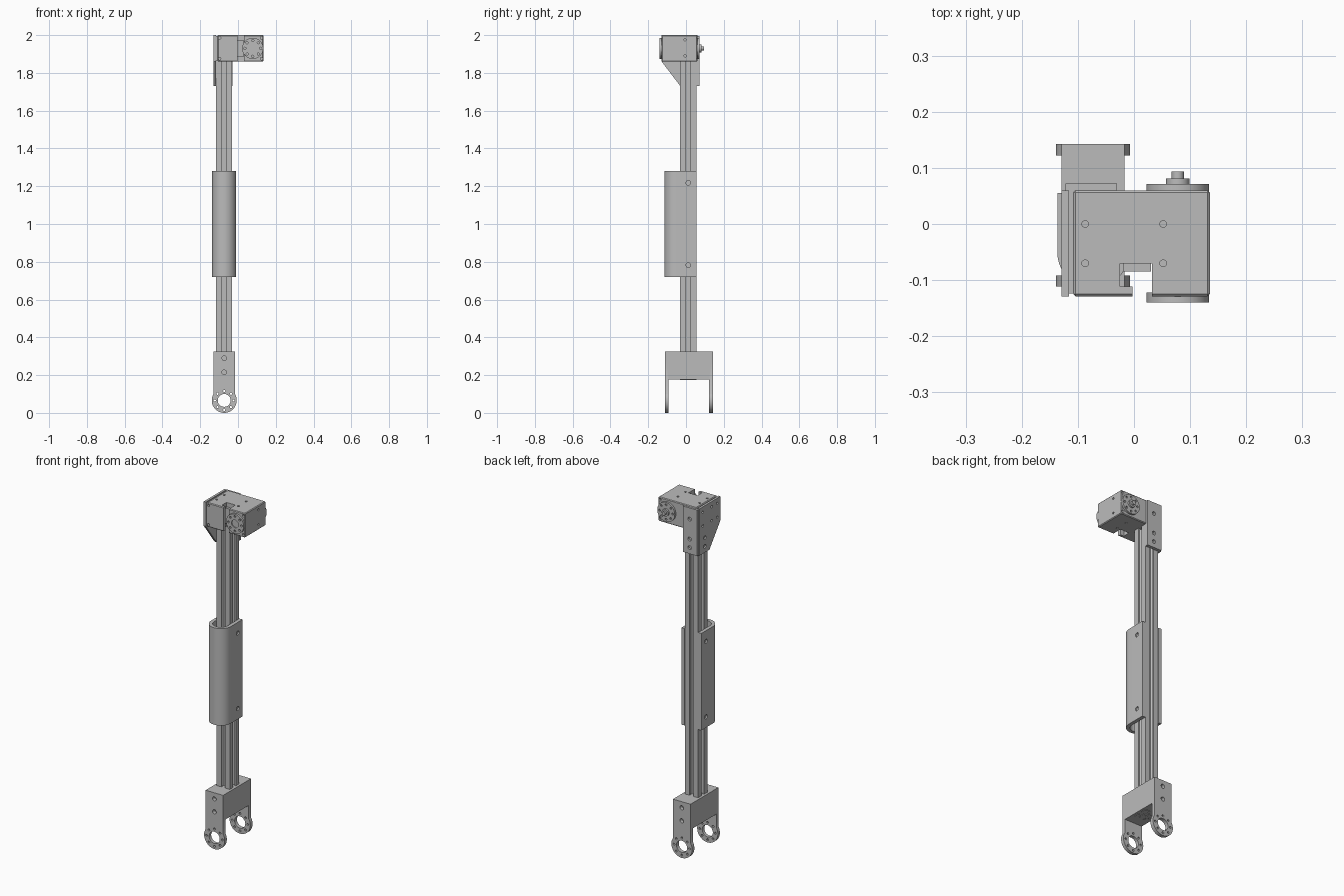
import bpy, bmesh, math
from mathutils import Vector

cube = bpy.data.objects.get("Cube")
if cube:
    bpy.data.objects.remove(cube, do_unlink=True)

metal = bpy.data.materials.new("machined_grey")
metal.use_nodes = True
GREY = (0.5, 0.5, 0.5, 1)
metal.diffuse_color = GREY
metal.node_tree.nodes["Principled BSDF"].inputs["Base Color"].default_value = GREY

CX, CY = -0.073, 0.012          # column axis
MX, MZ = 0.078, 1.93            # output shaft axis


def place(axis, u, v, w):
    return {"X": Vector((w, u, v)), "Y": Vector((u, w, v)), "Z": Vector((u, v, w))}[axis]


def add_prism(bm, axis, points, lo, hi):
    """Extrude a closed profile along an axis."""
    part = bmesh.new()
    face = part.faces.new([part.verts.new(place(axis, u, v, lo)) for u, v in points])
    out = bmesh.ops.extrude_face_region(part, geom=[face])
    verts = [g for g in out["geom"] if isinstance(g, bmesh.types.BMVert)]
    bmesh.ops.translate(part, verts=verts, vec=place(axis, 0, 0, hi - lo))
    bmesh.ops.recalc_face_normals(part, faces=part.faces)
    tmp = bpy.data.meshes.new("tmp")
    part.to_mesh(tmp)
    part.free()
    bm.from_mesh(tmp)
    bpy.data.meshes.remove(tmp)


def circle(u, v, r, n=24):
    return [(u + r * math.cos(math.tau * i / n), v + r * math.sin(math.tau * i / n)) for i in range(n)]


def arc(u, v, r, a0, a1, n):
    angles = [math.radians(a0 + (a1 - a0) * i / n) for i in range(n + 1)]
    return [(u + r * math.cos(a), v + r * math.sin(a)) for a in angles]


def rect(u0, u1, v0, v1):
    return [(u0, v0), (u1, v0), (u1, v1), (u0, v1)]


def ring_of_holes(axis, u, v, spread, r, lo, hi, n=8):
    return [(axis, circle(a, b, r, 12), lo, hi) for a, b in circle(u, v, spread, n)]


def build(name, prisms):
    bm = bmesh.new()
    for p in prisms:
        add_prism(bm, *p)
    mesh = bpy.data.meshes.new(name)
    bm.to_mesh(mesh)
    bm.free()
    mesh.materials.append(metal)
    obj = bpy.data.objects.new(name, mesh)
    bpy.context.collection.objects.link(obj)
    return obj


def make(name, prisms, cuts=(), bevel=0):
    obj = build(name, prisms)
    bpy.ops.object.select_all(action="DESELECT")
    bpy.context.view_layer.objects.active = obj
    obj.select_set(True)
    if bevel:
        mod = obj.modifiers.new("Bevel", "BEVEL")
        mod.width, mod.segments = bevel, 1
        bpy.ops.object.modifier_apply(modifier=mod.name)
    if cuts:
        cutter = build("cutter", cuts)
        cutter.hide_render = True
        mod = obj.modifiers.new("Cut", "BOOLEAN")
        mod.operation, mod.solver, mod.object = "DIFFERENCE", "EXACT", cutter
        mod.use_self = True
        bpy.ops.object.modifier_apply(modifier=mod.name)
        bpy.data.objects.remove(cutter, do_unlink=True)
    bpy.ops.object.shade_smooth_by_angle(angle=math.radians(30))
    return obj


# Slotted column: one quarter-side outline turned four times
H = 0.0425
side = [(H, -H), (H, -0.012), (H - 0.009, -0.012), (H - 0.009, -0.022), (H - 0.024, -0.012),
        (H - 0.024, 0.012), (H - 0.009, 0.022), (H - 0.009, 0.012), (H, 0.012)]
profile = []
for k in range(4):
    c, s = round(math.cos(k * math.pi / 2)), round(math.sin(k * math.pi / 2))
    profile += [(CX + u * c - v * s, CY + u * s + v * c) for u, v in side]
make("slotted_column", [("Z", profile, 0.175, 1.87)],
     [("Z", circle(CX, CY, 0.008), 0.1, 0.25)])

# Rounded sleeve, open at the back
outer = arc(CX, -0.051, 0.0635, 180, 360, 32)
inner = arc(CX, -0.051, 0.0435, 360, 180, 32)
sleeve = ([(CX - 0.0635, 0.055)] + outer + [(CX + 0.0635, 0.055), (CX + 0.0435, 0.055)]
          + inner + [(CX - 0.0435, 0.055)])
make("sleeve", [("Z", sleeve, 0.72, 1.28)],
     [("X", circle(0.012, z, 0.012), lo, lo + 0.02)
      for z in (0.782, 1.218) for lo in (CX - 0.075, CX + 0.055)])

# Lower fork: block with two legs ending in eyes
EZ, ER, HW = 0.066, 0.066, 0.056
tip = math.degrees(math.acos(HW / ER))
fork = [(CX + HW, 0.325), (CX - HW, 0.325)] + arc(CX, EZ, ER, 180 - tip, 360 + tip, 40)
cuts = [("X", rect(-0.092, 0.122, -0.1, 0.178), -0.3, 0.2),
        ("Y", circle(CX, EZ, 0.034, 32), -0.3, 0.3)]
cuts += ring_of_holes("Y", CX, EZ, 0.05, 0.006, -0.3, 0.3)
for z in (0.215, 0.29):
    cuts += [("Y", circle(CX, z, 0.012), -0.13, -0.09), ("Y", circle(CX, z, 0.012), 0.122, 0.16)]
make("lower_fork", [("Y", fork, -0.111, 0.143)], cuts)

# Drive housing with a stepped cable notch and screw holes
cuts = [("Z", [(-0.025, -0.07), (-0.025, -0.111), (-0.003, -0.111), (-0.003, -0.2),
               (0.032, -0.2), (0.032, -0.07)], 1.7, 2.1)]
for x in (-0.087, 0.052):
    for y in (0, -0.07):
        cuts += [("Z", circle(x, y, 0.006), 1.985, 2.02), ("Z", circle(x, y, 0.006), 1.84, 1.875)]
for z in (1.89, 1.975):
    cuts.append(("X", circle(-0.005, z, 0.006), 0.12, 0.15))
for x in (-0.098, 0.125):
    for z in (1.875, 1.985):
        cuts += [("Y", circle(x, z, 0.007), -0.15, -0.118), ("Y", circle(x, z, 0.007), 0.048, 0.08)]
make("drive_housing", [("Z", rect(-0.108, 0.135, -0.129, 0.06), 1.86, 2.0)], cuts, bevel=0.004)
make("housing_spacer", [("Z", rect(-0.118, -0.105, -0.124, 0.058), 1.866, 1.994)])
make("cable_channel_plate", [("Y", rect(-0.02, 0.03, 1.885, 1.975), -0.085, -0.069)])

# Side gusset plate and rear flange joining housing to column
plate = [(-0.129, 2.0), (-0.129, 1.86), (-0.03, 1.73), (0.06, 1.73), (0.06, 2.0)]
cuts = [("X", circle(y, z, 0.007), -0.2, -0.121)
        for y in (-0.1, -0.05, 0.03) for z in (1.89, 1.97)]
cuts += [("X", circle(CY, z, 0.011), -0.2, -0.121) for z in (1.765, 1.815)]
make("side_gusset", [("X", plate, -0.129, -0.1155)], cuts)
make("rear_flange", [("Y", rect(-0.122, -0.03, 1.73, 1.995), 0.0545, 0.072)],
     [("Y", circle(CX, z, 0.011), 0.06, 0.1) for z in (1.765, 1.815, 1.93)])

# Front and rear output discs
make("front_disc", [("Y", circle(MX, MZ, 0.056, 40), -0.14, -0.122)],
     ring_of_holes("Y", MX, MZ, 0.042, 0.006, -0.16, -0.13)
     + [("Y", circle(MX, MZ, 0.022, 32), -0.16, -0.134)])
make("rear_disc", [("Y", circle(MX, MZ, 0.056, 40), 0.058, 0.071)],
     ring_of_holes("Y", MX, MZ, 0.042, 0.006, 0.064, 0.1))
make("rear_hub", [("Y", circle(MX, MZ, 0.021), 0.07, 0.081)])
make("rear_shaft", [("Y", circle(MX, MZ, 0.011), 0.08, 0.094)])
